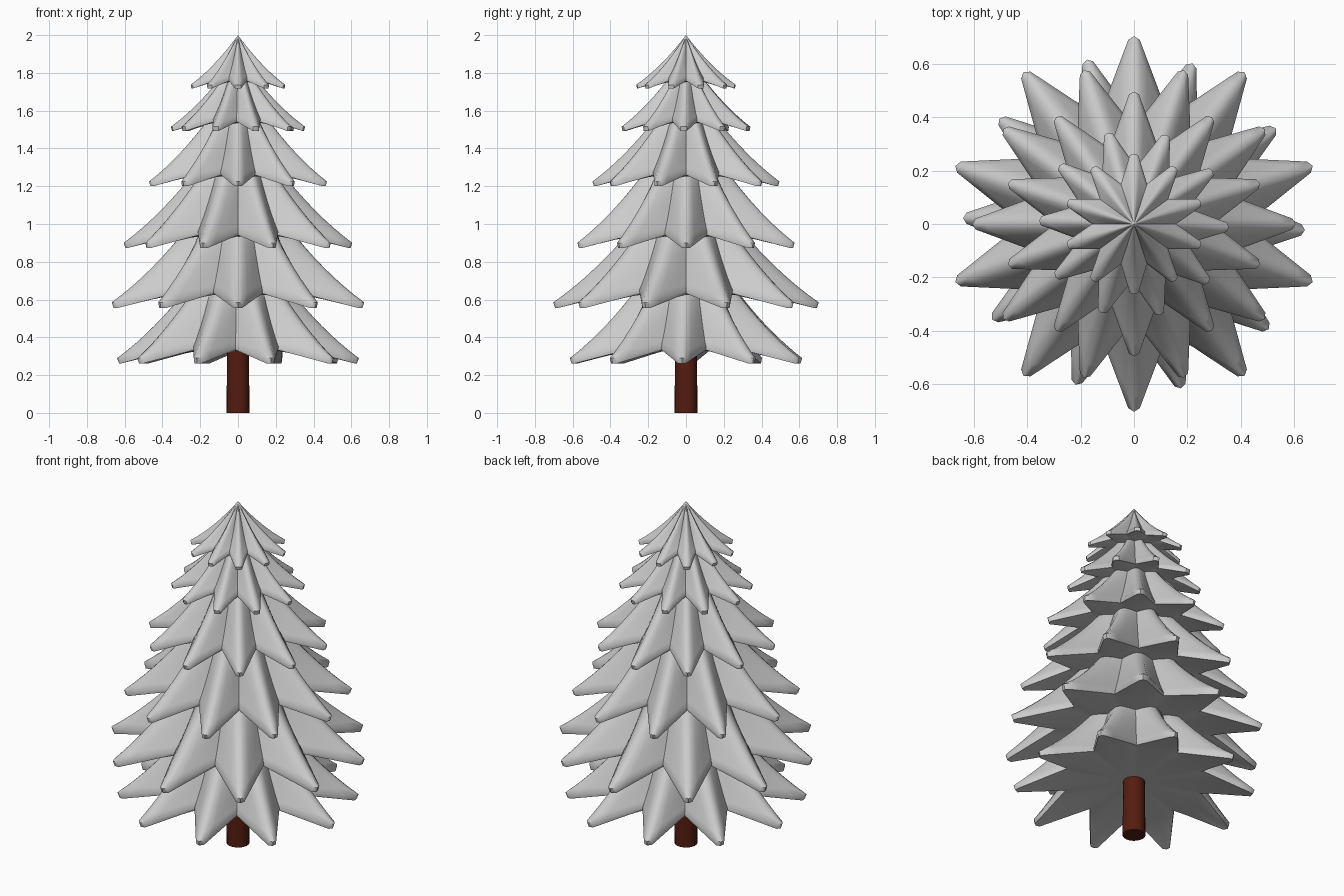
import bpy, bmesh, math

if "Cube" in bpy.data.objects:
    bpy.data.objects.remove(bpy.data.objects["Cube"])

SPIKES = 10
HALF = math.pi / SPIKES
RINGS = 9


def finish(name, bm, angle):
    bmesh.ops.remove_doubles(bm, verts=bm.verts, dist=0.0005)
    bmesh.ops.recalc_face_normals(bm, faces=bm.faces)
    me = bpy.data.meshes.new(name)
    bm.to_mesh(me)
    bm.free()
    ob = bpy.data.objects.new(name, me)
    bpy.context.collection.objects.link(ob)
    bpy.ops.object.select_all(action='DESELECT')
    ob.select_set(True)
    bpy.context.view_layer.objects.active = ob
    bpy.ops.object.shade_smooth_by_angle(angle=math.radians(angle))
    return ob


def spike_columns(R, rv):
    """One spike from valley to valley: (even angle, rim angle, rim radius, tip weight)."""
    hw = 0.012 + 0.014 * R
    vx, vy = rv * math.cos(HALF), rv * math.sin(HALF)
    cx = R * 0.98
    half = []
    for s in (0, 0.25, 0.5, 0.75, 1):
        x, y = vx + (cx - vx) * s, vy + (hw - vy) * s
        half.append((HALF * (1 - 0.8 * s), math.atan2(y, x), math.hypot(x, y), s))
    left = [(-a, -b, r, s) for a, b, r, s in half]
    right = half[:0:-1]            # the closing valley belongs to the next spike
    return left + [(0, 0, R, 1)] + right


def tier(name, R, z_tip, z_low, r_top, z_top, offset):
    rv = 0.6 * R                   # valley radius
    z_val = z_tip + 0.02 + 0.06 * R
    cols = [(k * 2 * HALF + offset, c) for k in range(SPIKES)
            for c in spike_columns(R, rv)]
    bm = bmesh.new()
    rings = []

    def add_ring(fn):
        rings.append([bm.verts.new(fn(base, *c)) for base, c in cols])

    def polar(r, a, z):
        return (r * math.cos(a), r * math.sin(a), z)

    # pleated upper surface
    for i in range(RINGS + 1):
        t = i / RINGS
        f = t + 0.3 * t * (1 - t)

        def upper(base, even, rim, r, s):
            a = base + even + (rim - even) * t ** 1.5
            zr = z_val + (z_tip - z_val) * s
            return polar(r_top + (r - r_top) * t, a, z_top + (zr - z_top) * f)
        add_ring(upper)
    # rim thickness, underside of the spikes and flat base disc
    add_ring(lambda base, e, rim, r, s: polar(
        r * 0.985, base + rim, z_val - 0.015 + (z_low - z_val + 0.015) * s))
    add_ring(lambda base, e, rim, r, s: polar(
        rv * 0.95, base + e, z_val - 0.022))
    for a, b in zip(rings, rings[1:]):
        n = len(a)
        for j in range(n):
            k = (j + 1) % n
            bm.faces.new((a[j], a[k], b[k], b[j]))
    # caps
    for ring, z in ((rings[0], z_top), (rings[-1], z_val - 0.022)):
        c = bm.verts.new((0, 0, z))
        for j in range(len(ring)):
            bm.faces.new((ring[j], ring[(j + 1) % len(ring)], c))
    return finish(name, bm, 50)


# branch tiers: tip radius, tip top z, tip bottom z, hidden top radius and z, rotation
TIERS = [
    (0.640, 0.290, 0.262, 0.20, 0.75, -2),
    (0.703, 0.585, 0.555, 0.20, 1.08, 18),
    (0.605, 0.900, 0.873, 0.15, 1.38, 0),
    (0.495, 1.225, 1.200, 0.10, 1.64, 18),
    (0.355, 1.515, 1.493, 0.05, 1.83, -2),
    (0.263, 1.737, 1.718, 0.00, 2.00, 18),
]
for i, (R, zt, zl, rt, ztop, deg) in enumerate(TIERS):
    tier(f"branch_tier_{i + 1}", R, zt, zl, rt, ztop, math.radians(deg))

# trunk
bm = bmesh.new()
bmesh.ops.create_cone(bm, cap_ends=True, segments=20, radius1=0.061,
                      radius2=0.057, depth=0.4)
bmesh.ops.translate(bm, verts=bm.verts, vec=(0, 0, 0.2))
trunk = finish("trunk", bm, 40)
bark = bpy.data.materials.new("bark")
bark.diffuse_color = (0.09, 0.012, 0.005, 1)
bark.use_nodes = True
bark.node_tree.nodes["Principled BSDF"].inputs["Base Color"].default_value = bark.diffuse_color
trunk.data.materials.append(bark)
